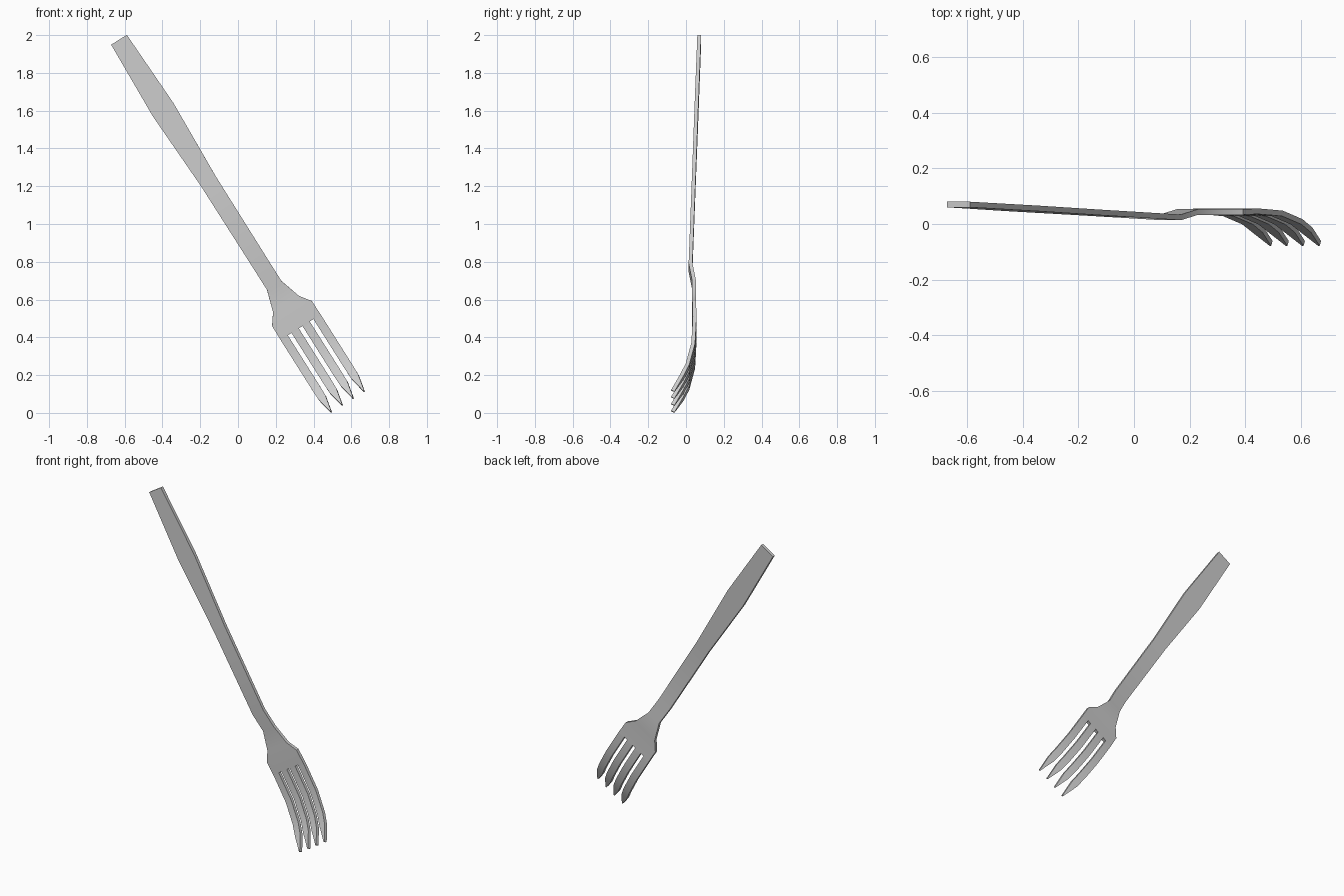
import bpy, bmesh
from mathutils import Vector

if "Cube" in bpy.data.objects:
    bpy.data.objects.remove(bpy.data.objects["Cube"])

# Fork frame: s runs from handle end to tine tips, t runs across
ORIGIN = Vector((-0.63, 0, 1.975))
ALONG = Vector((0.534, 0, -0.845))
ACROSS = Vector((0.845, 0, 0.534))

# Side profile (s, y): straight handle, dip at the neck, curved tines
PROFILE = [(0, .07), (1.425, .024), (1.539, .043), (1.715, .043), (1.82, .046),
           (1.98, .038), (2.11, .008), (2.175, -.02), (2.265, -.07)]
# Half widths (s, w) of handle, neck and head
WIDTHS = [(0, .049), (.438, .065), (.885, .047), (1.425, .045), (1.539, .045),
          (1.655, .081), (1.715, .1245), (1.80, .1255)]
CENTRES = [-.103, -.0343, .0343, .103]
TINE = .0227          # tine half width
HEAD = .1257          # head half width
# Tine rows (s, half width)
TINE_ROWS = [(1.812, TINE), (1.89, TINE), (1.98, TINE), (2.05, TINE), (2.11, TINE),
             (2.178, .0215), (2.265, .003)]


def height(s):
    for (a, ya), (b, yb) in zip(PROFILE, PROFILE[1:]):
        if s <= b:
            return ya + (yb - ya) * (s - a) / (b - a)
    return PROFILE[-1][1]


bm = bmesh.new()


def row(s, ts):
    return [bm.verts.new(ORIGIN + ALONG * s + ACROSS * t + Vector((0, height(s), 0)))
            for t in ts]


def bridge(a, b, cells):
    for i in cells:
        bm.faces.new((a[i], a[i + 1], b[i + 1], b[i]))


# Handle and head: eight columns that line up with the tine edges
edges = [c + k * TINE for c in CENTRES for k in (-1, 1)]
prev = None
for s, w in WIDTHS:
    cur = row(s, [e * w / HEAD for e in edges])
    if prev:
        bridge(prev, cur, range(7))
    prev = cur

# Four tines with open slots between them
for s, half in TINE_ROWS:
    cur = row(s, [c + k * half for c in CENTRES for k in (-1, 1)])
    bridge(prev, cur, range(0, 7, 2))
    prev = cur

bmesh.ops.recalc_face_normals(bm, faces=bm.faces)
mesh = bpy.data.meshes.new("fork")
bm.to_mesh(mesh)
bm.free()
fork = bpy.data.objects.new("fork", mesh)
bpy.context.collection.objects.link(fork)

# Sheet thickness
solid = fork.modifiers.new("thickness", 'SOLIDIFY')
solid.thickness = .02
solid.offset = 0

bpy.context.view_layer.objects.active = fork
fork.select_set(True)
bpy.ops.object.modifier_apply(modifier=solid.name)
bpy.ops.object.shade_smooth_by_angle(angle=0.6)
